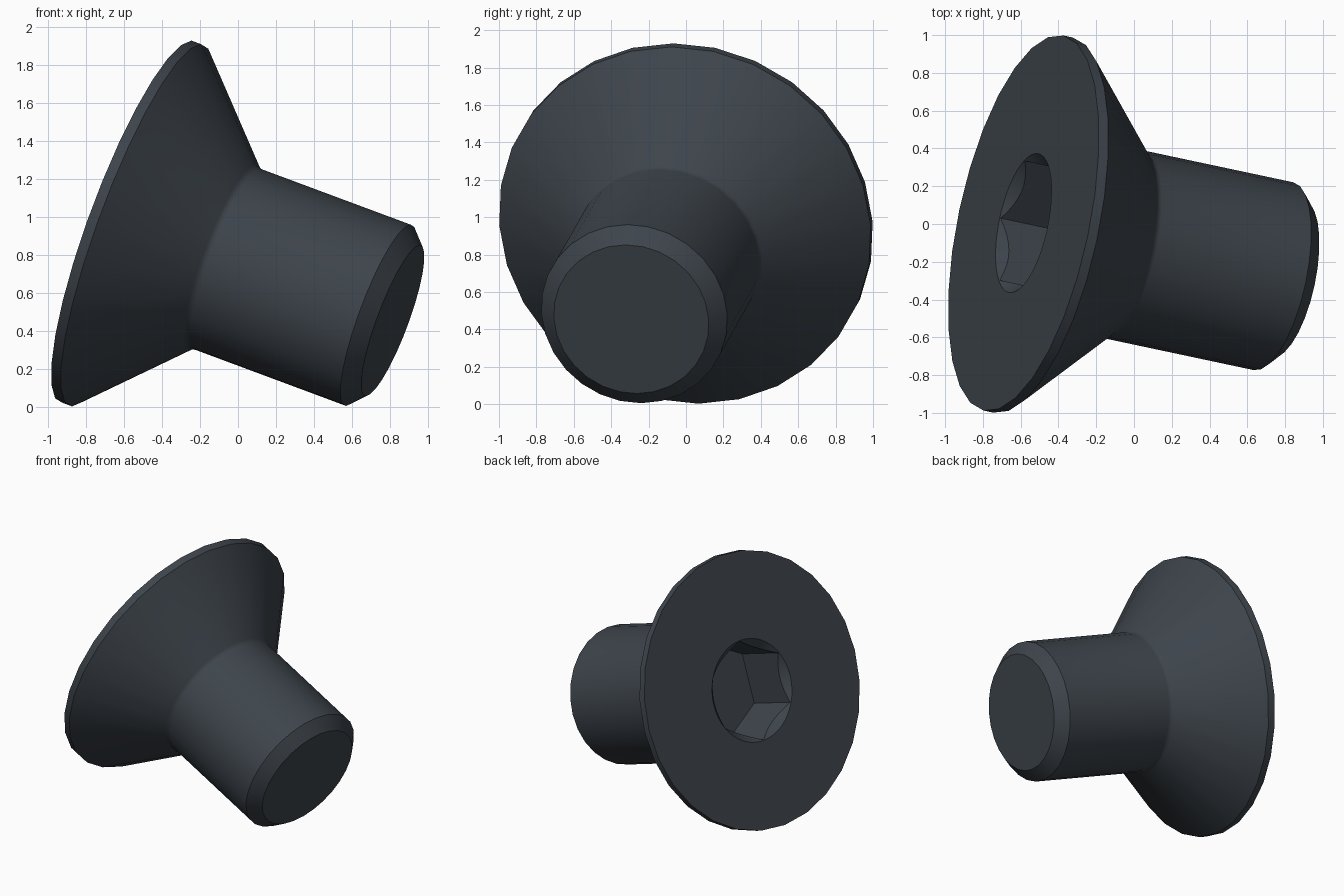
import bpy, bmesh, math
from mathutils import Matrix, Vector

if "Cube" in bpy.data.objects:
    bpy.data.objects.remove(bpy.data.objects["Cube"])

# Screw axis: from the head face towards the shank tip
TILT, TURN = math.radians(20), math.radians(12)
axis = Vector((math.cos(TILT) * math.cos(TURN), -math.cos(TILT) * math.sin(TURN), -math.sin(TILT)))
up = (Vector((0, 0, 1)) - axis * axis.z).normalized()
side = axis.cross(up)
place = Matrix((up, side, axis)).transposed().to_4x4()
place.translation = (-0.585, 0.005, 0.976)

steel = bpy.data.materials.new("dark_steel")
steel.diffuse_color = (0.047, 0.058, 0.071, 1)
steel.use_nodes = True
steel.node_tree.nodes["Principled BSDF"].inputs["Base Color"].default_value = steel.diffuse_color


def lathe(name, profile, sides):
    """Closed solid of revolution from (radius, depth) points; zero ends become fans."""
    bm = bmesh.new()
    rings = []
    for r, z in profile:
        rings.append([bm.verts.new((r * math.cos(2 * math.pi * i / sides),
                                    r * math.sin(2 * math.pi * i / sides), z))
                      for i in range(sides)])
    for a, b in zip(rings, rings[1:]):
        for i in range(sides):
            j = (i + 1) % sides
            bm.faces.new((a[i], a[j], b[j], b[i]))
    bm.faces.new(rings[0][::-1])
    bm.faces.new(rings[-1])
    bmesh.ops.recalc_face_normals(bm, faces=bm.faces)
    mesh = bpy.data.meshes.new(name)
    bm.to_mesh(mesh)
    bm.free()
    mesh.materials.append(steel)
    obj = bpy.data.objects.new(name, mesh)
    obj.matrix_world = place
    bpy.context.collection.objects.link(obj)
    return obj


# Countersunk head with thin rim, small fillet, shank and chamfered tip
screw = lathe("countersunk_screw", [
    (1.015, 0), (1.015, 0.055), (0.522, 0.548), (0.511, 0.562), (0.508, 0.58),
    (0.508, 1.44), (0.423, 1.523)], 28)

# Hexagonal socket and its conical lead-in
cutters = [
    lathe("socket_cutter", [(0.372, -0.1), (0.372, 0.41)], 6),
    lathe("lead_in_cutter", [(0.476, -0.1), (0.076, 0.3)], 48),
]
bpy.context.view_layer.objects.active = screw
screw.select_set(True)
for cutter in cutters:
    cutter.hide_render = True
    cut = screw.modifiers.new("cut", "BOOLEAN")
    cut.operation = "DIFFERENCE"
    cut.solver = "EXACT"
    cut.object = cutter
    bpy.ops.object.modifier_apply(modifier=cut.name)
for cutter in cutters:
    bpy.data.objects.remove(cutter)

bpy.ops.object.shade_smooth_by_angle(angle=math.radians(30))
